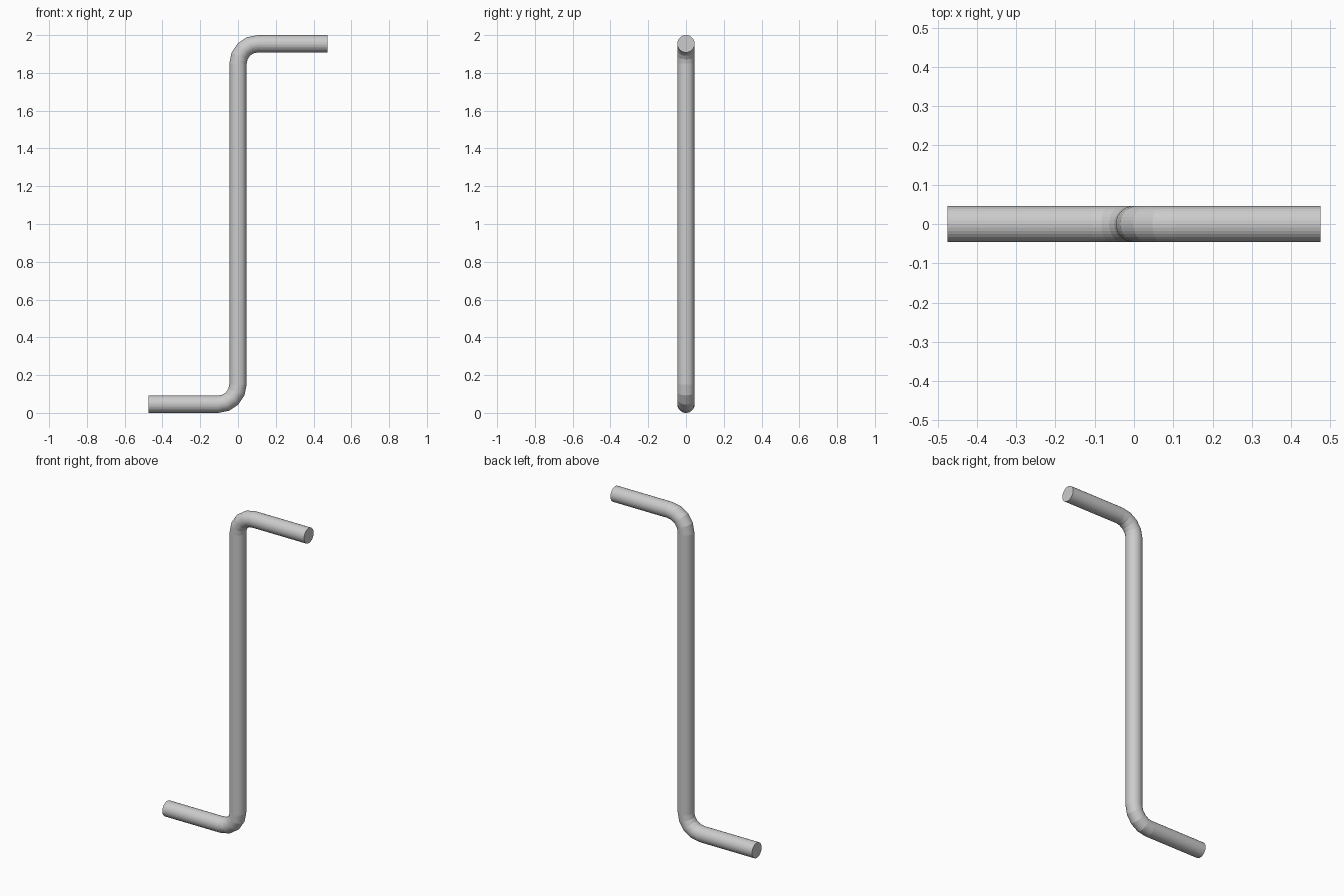
import bpy, bmesh
from math import sin, cos, pi

if "Cube" in bpy.data.objects:
    bpy.data.objects.remove(bpy.data.objects["Cube"])

R = 0.046        # rod radius
BEND = 0.105     # centreline bend radius
END = 0.475      # half width
TOP = 2 - R      # upper arm centreline height
SIDES = 32
STEPS = 4        # segments per bend

# Upper half of the centreline: (x, z, angle of the ring's in-plane axis)
upper = []
for i in range(STEPS + 1):
    a = pi - (pi / 2) * i / STEPS
    upper.append((BEND + BEND * cos(a), TOP - BEND + BEND * sin(a), a))
upper.append((END, TOP, pi / 2))

# Lower half is the upper half turned 180 degrees about the middle;
# its ring axis is flipped back so the rings line up
lower = [(-x, 2 - z, a) for x, z, a in reversed(upper)]
path = lower + upper

# Sweep round rings along the path and cap both ends
bm = bmesh.new()
rings = []
for x, z, a in path:
    ring = []
    for k in range(SIDES):
        t = 2 * pi * k / SIDES
        u = R * cos(t)
        ring.append(bm.verts.new((x + u * cos(a), R * sin(t), z + u * sin(a))))
    rings.append(ring)
for r0, r1 in zip(rings, rings[1:]):
    for k in range(SIDES):
        n = (k + 1) % SIDES
        bm.faces.new((r0[k], r0[n], r1[n], r1[k]))
bm.faces.new(rings[0])
bm.faces.new(rings[-1])
bmesh.ops.recalc_face_normals(bm, faces=bm.faces)

mesh = bpy.data.meshes.new("bent_rod")
bm.to_mesh(mesh)
bm.free()
bpy.context.collection.objects.link(bpy.data.objects.new("bent_rod", mesh))
